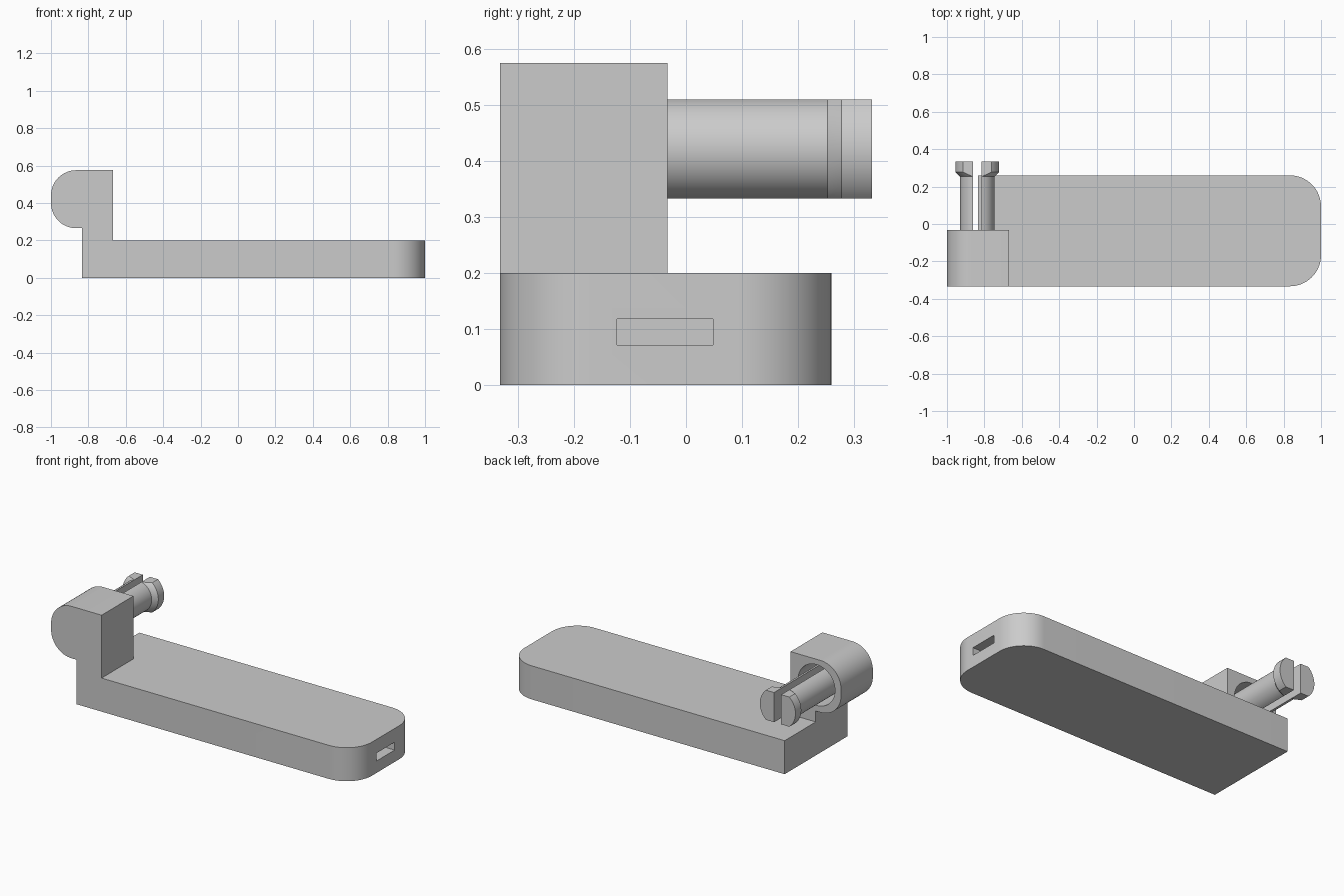
import bpy, bmesh
from math import pi, sin, cos, asin, acos
from mathutils import Vector

if "Cube" in bpy.data.objects:
    bpy.data.objects.remove(bpy.data.objects["Cube"], do_unlink=True)

grey = bpy.data.materials.new("plain grey")
grey.use_nodes = True
grey.diffuse_color = (0.6, 0.6, 0.6, 1)
grey.node_tree.nodes["Principled BSDF"].inputs["Base Color"].default_value = (0.6, 0.6, 0.6, 1)


def finish(bm, name):
    bmesh.ops.remove_doubles(bm, verts=bm.verts, dist=1e-5)
    bmesh.ops.recalc_face_normals(bm, faces=bm.faces)
    mesh = bpy.data.meshes.new(name)
    bm.to_mesh(mesh)
    bm.free()
    mesh.materials.append(grey)
    ob = bpy.data.objects.new(name, mesh)
    bpy.context.collection.objects.link(ob)
    return ob


def prism(name, points, direction):
    """Extrude a closed outline of 3D points."""
    bm = bmesh.new()
    face = bm.faces.new([bm.verts.new(p) for p in points])
    new = bmesh.ops.extrude_face_region(bm, geom=[face])["geom"]
    bmesh.ops.translate(bm, vec=Vector(direction),
                        verts=[v for v in new if isinstance(v, bmesh.types.BMVert)])
    return finish(bm, name)


def arc(cx, cy, r, start, end, n=16):
    return [(cx + r * cos(start + (end - start) * i / n),
             cy + r * sin(start + (end - start) * i / n)) for i in range(n + 1)]


def combine(ob, other, operation):
    mod = ob.modifiers.new(operation, "BOOLEAN")
    mod.operation, mod.solver, mod.object = operation, "EXACT", other
    bpy.context.view_layer.objects.active = ob
    bpy.ops.object.modifier_apply(modifier=mod.name)
    bpy.data.objects.remove(other, do_unlink=True)


FRONT, BACK, LEFT_END = -0.333, 0.26, -0.833
AXIS_X, AXIS_Z = -0.838, 0.4215

# Flat body with two rounded corners
R = 0.167
outline = ([(LEFT_END, FRONT)] + arc(1 - R, FRONT + R, R, -pi / 2, 0)
           + arc(1 - R, BACK - R, R, 0, pi / 2) + [(LEFT_END, BACK)])
body = prism("body", [(x, y, 0) for x, y in outline], (0, 0, 0.2))

# Upright head block, rounded on its outer side, on a short neck
F = 0.135
outline = ([(LEFT_END, 0.1), (-0.667, 0.1), (-0.667, 0.575)]
           + arc(-1 + F, 0.575 - F, F, pi / 2, pi)
           + arc(-1 + F, 0.265 + F, F, pi, 1.5 * pi) + [(LEFT_END, 0.265)])
head = prism("head", [(x, FRONT, z) for x, z in outline], (0, 0.3, 0))
combine(body, head, "UNION")

# Round socket in the back of the head
ring = arc(AXIS_X, AXIS_Z, 0.122, 0, 2 * pi, 48)[:-1]
socket = prism("socket", [(x, 0.05, z) for x, z in ring], (0, -0.28, 0))
combine(body, socket, "DIFFERENCE")

# Rectangular port in the end of the body
port_outline = [(1.1, y, z) for y, z in
                ((-0.123, 0.071), (0.048, 0.071), (0.048, 0.118), (-0.123, 0.118))]
combine(body, prism("port", port_outline, (-0.27, 0, 0)), "DIFFERENCE")

# Split snap pin: two half posts with flared, flat-topped ends
GAP, FLAT, STEPS = 0.0235, 0.0885, 20
STATIONS = ((-0.24, 0.0915), (0.253, 0.0915), (0.278, 0.1175), (0.333, 0.1175))


def snap_half(name, side):
    bm = bmesh.new()
    rings = []
    for y, r in STATIONS:
        a = min(acos(GAP / r), asin(min(1, FLAT / r)))
        pts = [(GAP, -r * sin(a))] + arc(0, 0, r, -a, a, STEPS) + [(GAP, r * sin(a))]
        rings.append([bm.verts.new((AXIS_X + side * x, y, AXIS_Z + z)) for x, z in pts])
    count = len(rings[0])
    for low, high in zip(rings, rings[1:]):
        for i in range(count):
            j = (i + 1) % count
            bm.faces.new((low[i], low[j], high[j], high[i]))
    bm.faces.new(rings[0])
    bm.faces.new(rings[-1])
    return finish(bm, name)


parts = [body, snap_half("snap_pin_left", 1), snap_half("snap_pin_right", -1)]

# Smooth the curved walls, keep edges sharp
bpy.ops.object.select_all(action="DESELECT")
for ob in parts:
    ob.select_set(True)
bpy.context.view_layer.objects.active = body
bpy.ops.object.shade_smooth_by_angle(angle=pi / 9)
